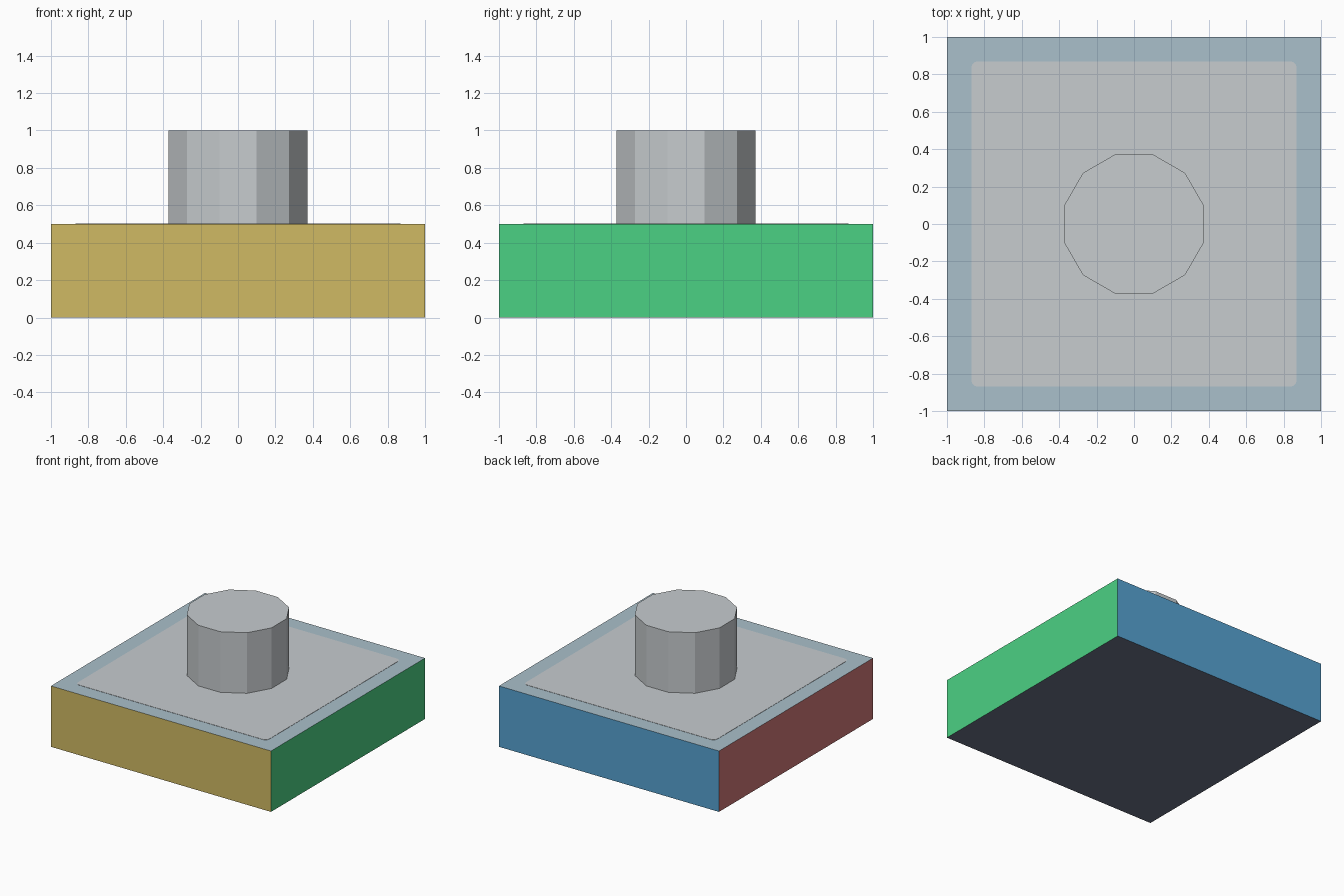
import bpy, bmesh, math
from mathutils import Matrix, Vector

if "Cube" in bpy.data.objects:
    bpy.data.objects.remove(bpy.data.objects["Cube"])


def material(name, rgb):
    # sRGB 0-255 to linear
    lin = [((c / 255 + 0.055) / 1.055) ** 2.4 for c in rgb]
    m = bpy.data.materials.new(name)
    m.diffuse_color = (*lin, 1)
    m.use_nodes = True
    m.node_tree.nodes["Principled BSDF"].inputs["Base Color"].default_value = m.diffuse_color
    return m


grey = material("light_grey", (199, 204, 207))
border = material("pale_blue_grey", (170, 192, 203))
yellow = material("mustard_yellow", (208, 186, 99))
green = material("green", (75, 209, 131))
blue = material("blue", (86, 163, 210))
red = material("dusty_red", (206, 119, 118))
slate = material("slate", (108, 115, 136))


def finish(name, bm, mats):
    me = bpy.data.meshes.new(name)
    bm.to_mesh(me)
    bm.free()
    for m in mats:
        me.materials.append(m)
    ob = bpy.data.objects.new(name, me)
    bpy.context.collection.objects.link(ob)
    return ob


def box(size, centre):
    bm = bmesh.new()
    bmesh.ops.create_cube(bm, size=1)
    bmesh.ops.scale(bm, vec=size, verts=bm.verts)
    bmesh.ops.translate(bm, vec=centre, verts=bm.verts)
    return bm


# Brick body: one colour per direction
sides = [((0, -1, 0), yellow), ((1, 0, 0), green), ((0, 1, 0), blue),
         ((-1, 0, 0), red), ((0, 0, 1), border), ((0, 0, -1), slate)]
bm = box((2, 2, 0.5), (0, 0, 0.25))
bm.normal_update()
for f in bm.faces:
    f.material_index = max(range(6), key=lambda i: f.normal.dot(Vector(sides[i][0])))
finish("brick_body", bm, [m for _, m in sides])

# Grey top panel with slightly rounded corners, leaving the border visible
bm = box((1.74, 1.74, 0.004), (0, 0, 0.5))
upright = [e for e in bm.edges if abs(e.verts[0].co.z - e.verts[1].co.z) > 0.001]
bmesh.ops.bevel(bm, geom=upright, offset=0.035, segments=3, profile=0.5, affect='EDGES')
finish("top_panel", bm, [grey])

# Twelve-sided stud
bm = bmesh.new()
bmesh.ops.create_cone(bm, cap_ends=True, segments=12, radius1=0.386, radius2=0.386, depth=0.5,
                      matrix=Matrix.Translation((0, 0, 0.75)) @ Matrix.Rotation(math.radians(15), 4, 'Z'))
finish("stud", bm, [grey])
